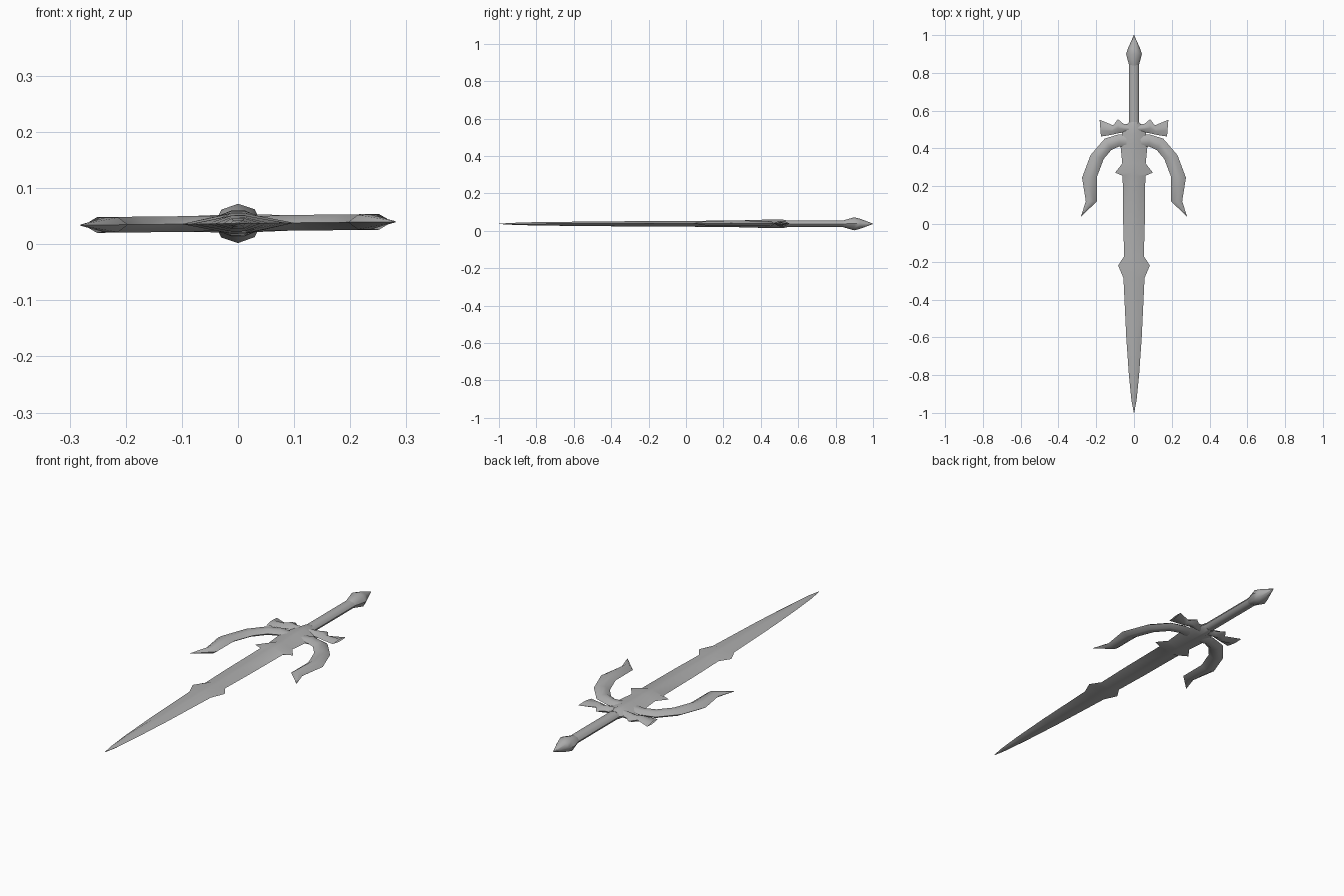
import bpy, bmesh, math

cube = bpy.data.objects.get("Cube")
if cube:
    bpy.data.objects.remove(cube, do_unlink=True)

steel = bpy.data.materials.new("grey_steel")
steel.use_nodes = True
GREY = (0.42, 0.42, 0.42, 1)
steel.diffuse_color = GREY
steel.node_tree.nodes["Principled BSDF"].inputs["Base Color"].default_value = GREY

MID = 0.037    # height of the flat middle plane
TILT = 0.011   # slight roll of the whole sword


def loft(name, rings):
    """Skin closed rings of equal length, cap both ends, shade smooth."""
    bm = bmesh.new()
    loops = [[bm.verts.new((x, y, MID + z + TILT * x)) for x, y, z in r] for r in rings]
    n = len(loops[0])
    for a, b in zip(loops, loops[1:]):
        for i in range(n):
            j = (i + 1) % n
            bm.faces.new((a[i], a[j], b[j], b[i]))
    bm.faces.new(loops[0])
    bm.faces.new(loops[-1])
    bmesh.ops.remove_doubles(bm, verts=bm.verts, dist=0.0003)
    bmesh.ops.recalc_face_normals(bm, faces=bm.faces)
    mesh = bpy.data.meshes.new(name)
    bm.to_mesh(mesh)
    bm.free()
    mesh.materials.append(steel)
    ob = bpy.data.objects.new(name, mesh)
    bpy.context.collection.objects.link(ob)
    bpy.ops.object.select_all(action='DESELECT')
    ob.select_set(True)
    bpy.context.view_layer.objects.active = ob
    bpy.ops.object.shade_smooth_by_angle(angle=math.radians(50))


def section(p, q, thick, shoulder):
    """Six-sided ring between two edge points, with a flat crown."""
    def at(t, z):
        return (p[0] + (q[0] - p[0]) * t, p[1] + (q[1] - p[1]) * t, z)
    lo, hi = 0.5 - shoulder, 0.5 + shoulder
    return [at(0, 0), at(lo, thick), at(hi, thick), at(1, 0), at(hi, -thick), at(lo, -thick)]


# Blade: y, half width, half thickness; side barbs are part of the outline
blade = [(-1, 0.001, 0.001), (-0.93, 0.014, 0.005), (-0.8, 0.027, 0.009),
         (-0.6, 0.041, 0.011), (-0.285, 0.056, 0.014), (-0.22, 0.084, 0.014),
         (-0.17, 0.052, 0.014), (0, 0.057, 0.015), (0.255, 0.06, 0.018),
         (0.272, 0.1, 0.018), (0.32, 0.062, 0.019), (0.42, 0.072, 0.022),
         (0.48, 0.064, 0.023), (0.52, 0.046, 0.022), (0.54, 0.026, 0.018)]
loft("blade", [section((-w, y), (w, y), t, min(0.3, 0.012 / w / 2)) for y, w, t in blade])

# Grip and pommel: round loft along y
def round_loft(name, stations, sides):
    angles = [2 * math.pi * i / sides for i in range(sides)]
    loft(name, [[(w * math.cos(a), y, t * math.sin(a)) for a in angles]
                for y, w, t in stations])

round_loft("grip", [(0.5, 0.027, 0.018), (0.87, 0.027, 0.018)], 8)
round_loft("pommel", [(0.84, 0.026, 0.018), (0.9, 0.042, 0.035), (0.93, 0.032, 0.027), (1, 0.001, 0.001)], 8)

# Curved horns: outer edge, inner edge, half thickness
horn = [((0.03, 0.47), (0.03, 0.4), 0.012), ((0.08, 0.475), (0.08, 0.41), 0.014),
        ((0.155, 0.452), (0.12, 0.392), 0.014), ((0.23, 0.365), (0.16, 0.345), 0.014),
        ((0.275, 0.245), (0.196, 0.25), 0.014), ((0.255, 0.12), (0.196, 0.12), 0.013),
        ((0.281, 0.04), (0.28, 0.04), 0.001)]

# Flared upper guard: upper edge, lower edge, half thickness
wing = [((0.02, 0.53), (0.02, 0.48), 0.016), ((0.055, 0.53), (0.055, 0.485), 0.015),
        ((0.085, 0.555), (0.085, 0.48), 0.014), ((0.11, 0.522), (0.12, 0.472), 0.012),
        ((0.182, 0.552), (0.175, 0.463), 0.004), ((0.16, 0.515), (0.16, 0.505), 0.002)]

for side, s in (("left", 1), ("right", -1)):
    for part, table, crown in (("horn", horn, 0.2), ("guard_wing", wing, 0.12)):
        loft(f"{side}_{part}", [section((s * p[0], p[1]), (s * q[0], q[1]), t, crown)
                                for p, q, t in table])
